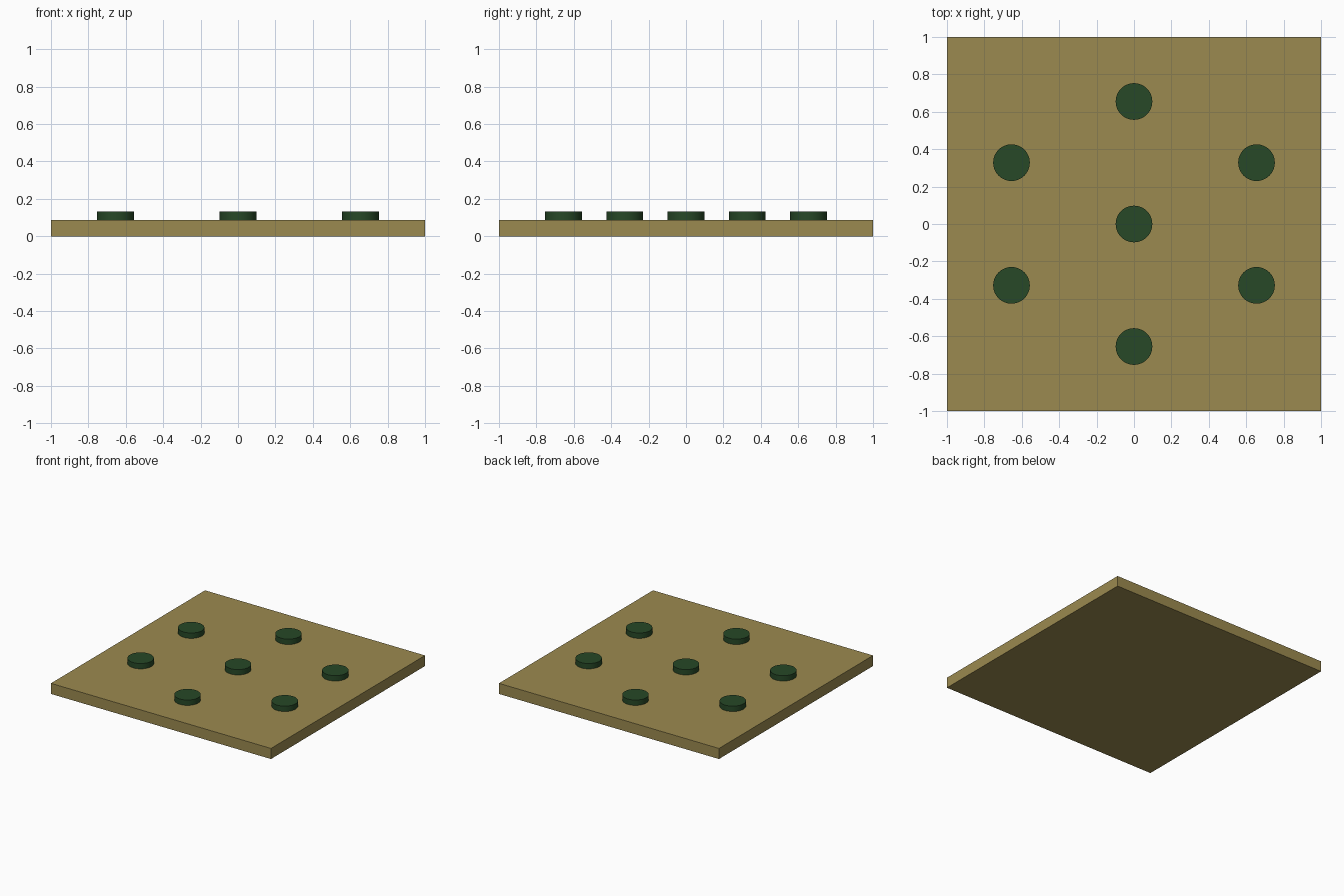
import bpy

if "Cube" in bpy.data.objects:
    bpy.data.objects.remove(bpy.data.objects["Cube"])

PLATE_H = 0.087   # slab thickness
DISC_H = 0.044    # stud height above the slab
DISC_R = 0.098


def material(name, color):
    m = bpy.data.materials.new(name)
    m.diffuse_color = (*color, 1)
    m.use_nodes = True
    m.node_tree.nodes["Principled BSDF"].inputs["Base Color"].default_value = m.diffuse_color
    return m


tan = material("tan", (0.33, 0.255, 0.08))
green = material("dark_green", (0.02, 0.065, 0.02))

# Square base slab
bpy.ops.mesh.primitive_cube_add(size=1, location=(0, 0, PLATE_H / 2))
plate = bpy.context.object
plate.name = "base_plate"
plate.scale = (2, 2, PLATE_H)
bpy.ops.object.transform_apply(location=False, rotation=False, scale=True)
plate.data.materials.append(tan)

# Round studs: one in the centre, six around it
spots = [(0, 0), (0, 0.655), (0, -0.655)]
spots += [(sx * 0.655, sy * 0.328) for sx in (-1, 1) for sy in (-1, 1)]
for i, (x, y) in enumerate(spots):
    bpy.ops.mesh.primitive_cylinder_add(
        vertices=48, radius=DISC_R, depth=DISC_H,
        location=(x, y, PLATE_H + DISC_H / 2))
    stud = bpy.context.object
    stud.name = f"round_stud_{i + 1}"
    stud.data.materials.append(green)
    bpy.ops.object.shade_smooth_by_angle()
